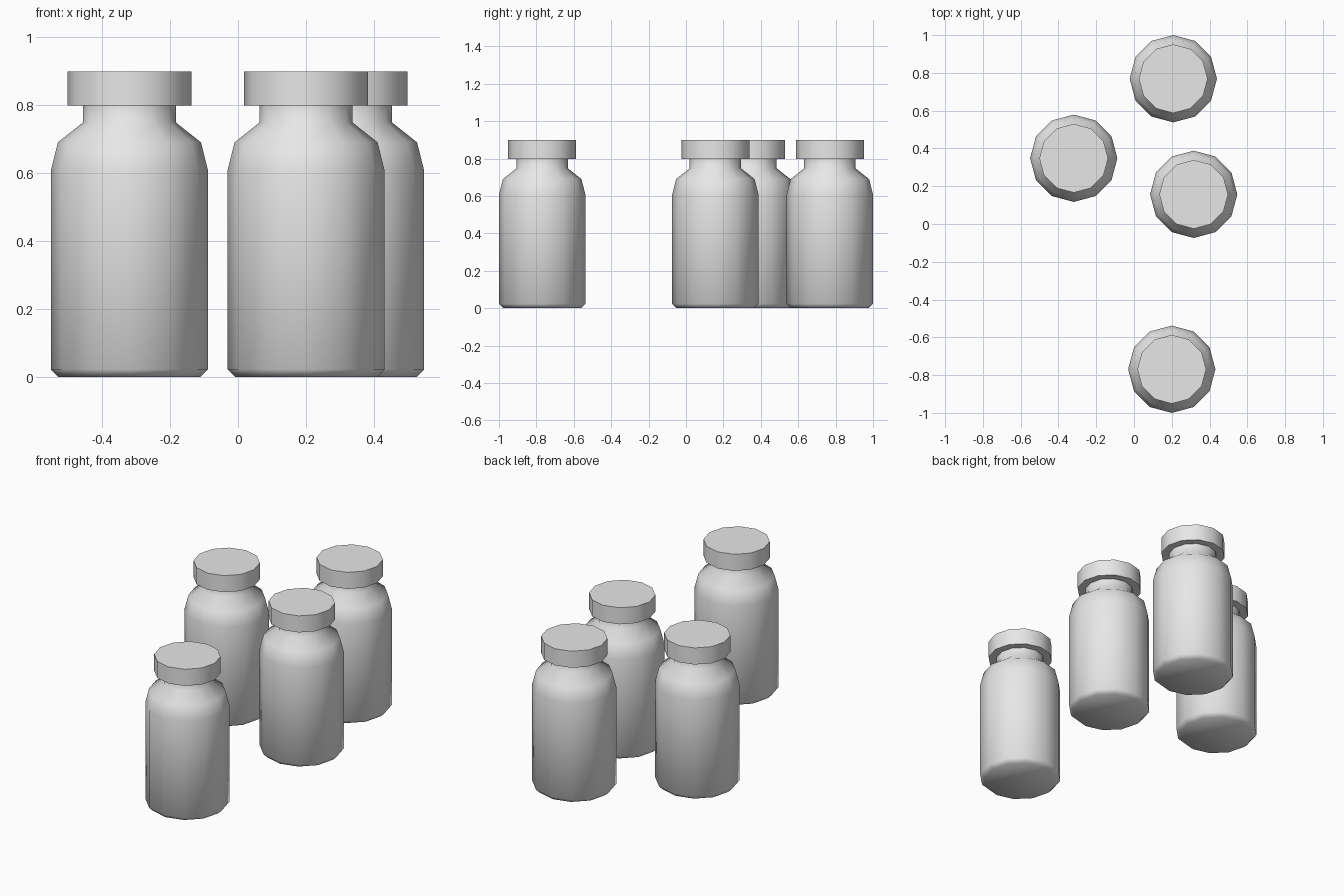
import bpy
import bmesh
from math import radians, tau
from mathutils import Vector

if "Cube" in bpy.data.objects:
    bpy.data.objects.remove(bpy.data.objects["Cube"])

SIDES = 12

# Single plain grey for glass and caps
grey = bpy.data.materials.new("light grey")
grey.use_nodes = True
colour = (0.8, 0.8, 0.8, 1)
grey.diffuse_color = colour
grey.node_tree.nodes["Principled BSDF"].inputs["Base Color"].default_value = colour


def lathe(name, profile):
    """Spin a closed (radius, height) outline around z into a mesh."""
    bm = bmesh.new()
    verts = [bm.verts.new((r, 0, z)) for r, z in profile]
    edges = [bm.edges.new(pair) for pair in zip(verts, verts[1:])]
    bmesh.ops.spin(bm, geom=verts + edges, cent=Vector(), axis=(0, 0, 1),
                   angle=tau, steps=SIDES, use_duplicate=False)
    bmesh.ops.remove_doubles(bm, verts=bm.verts, dist=0.0001)
    # Close both ends with single flat faces
    rim = [e for e in bm.edges if e.is_boundary]
    bmesh.ops.holes_fill(bm, edges=rim, sides=0)
    bmesh.ops.recalc_face_normals(bm, faces=bm.faces)
    mesh = bpy.data.meshes.new(name)
    bm.to_mesh(mesh)
    bm.free()
    mesh.materials.append(grey)
    return mesh


# Bottle from chamfered foot up to the neck, and a wide flat cap
body_mesh = lathe("bottle_body", [(0.208, 0), (0.231, 0.023), (0.231, 0.607),
                                  (0.21, 0.69), (0.137, 0.748), (0.137, 0.805)])
cap_mesh = lathe("bottle_cap", [(0.182, 0.798), (0.182, 0.898)])

# Four loose bottles
spots = {
    "front": (0.20, -0.769),
    "middle": (0.316, 0.157),
    "right": (-0.319, 0.348),
    "back": (0.208, 0.769),
}

bpy.ops.object.select_all(action="DESELECT")
for place, (x, y) in spots.items():
    for part, mesh in (("bottle_body", body_mesh), ("bottle_cap", cap_mesh)):
        ob = bpy.data.objects.new(f"{place}_{part}", mesh)
        ob.location = (x, y, 0)
        bpy.context.collection.objects.link(ob)
        ob.select_set(True)
        bpy.context.view_layer.objects.active = ob

# Rounded sides and shoulders, crisp cap rims
bpy.ops.object.shade_smooth_by_angle(angle=radians(60))
